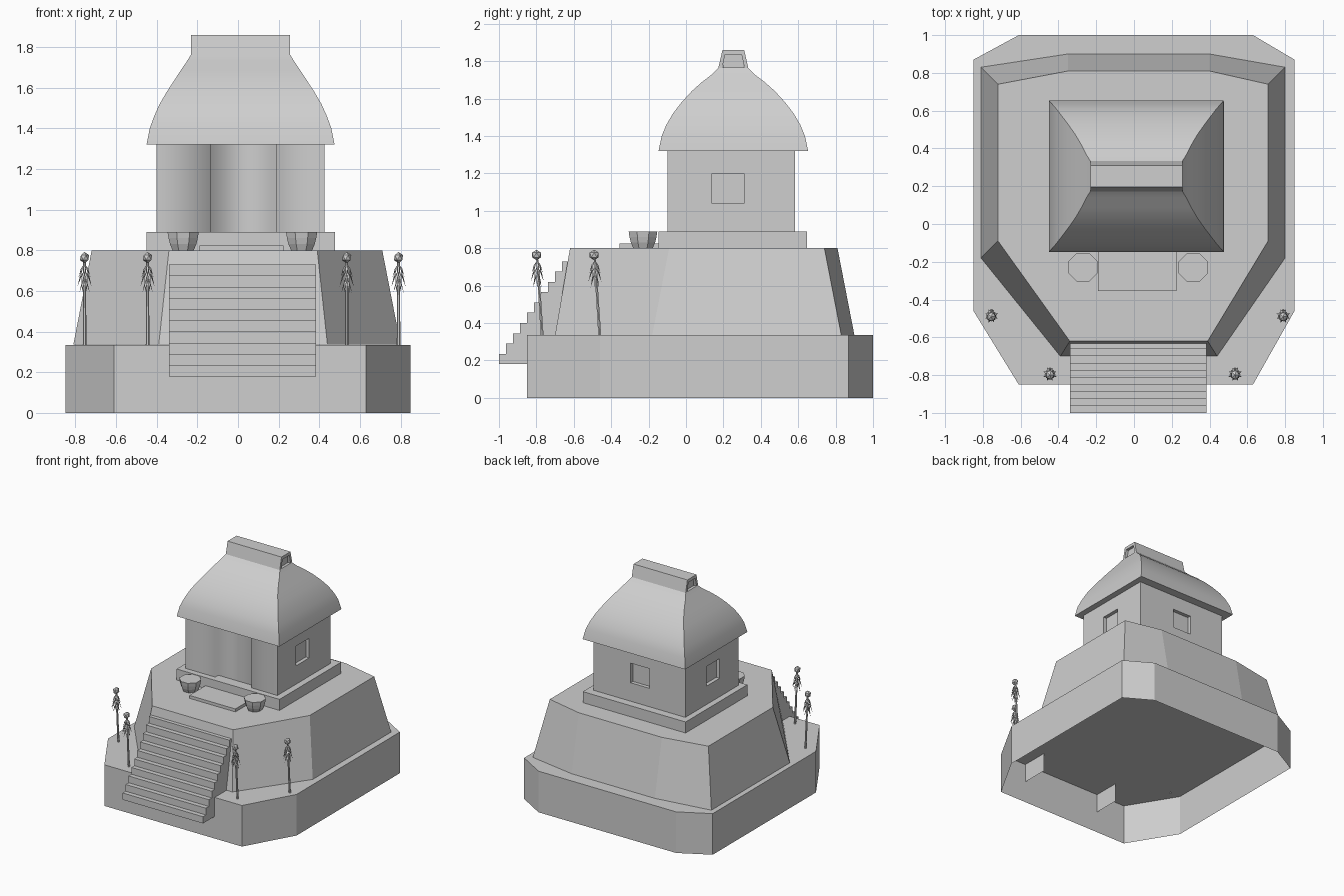
import bpy, bmesh, math
from mathutils import Vector

if "Cube" in bpy.data.objects:
    bpy.data.objects.remove(bpy.data.objects["Cube"], do_unlink=True)

stone = bpy.data.materials.new("stone_grey")
stone.use_nodes = True
GREY = (0.62, 0.62, 0.62, 1)
stone.diffuse_color = GREY
stone.node_tree.nodes["Principled BSDF"].inputs["Base Color"].default_value = GREY


def finish(name, bm, recalc=True):
    if recalc:
        bmesh.ops.recalc_face_normals(bm, faces=bm.faces)
    mesh = bpy.data.meshes.new(name)
    bm.to_mesh(mesh)
    bm.free()
    mesh.materials.append(stone)
    ob = bpy.data.objects.new(name, mesh)
    bpy.context.collection.objects.link(ob)
    return ob


def add_rings(bm, rings, bottom=True, top=True):
    """Skin counter-clockwise rings, listed from low to high."""
    loops = [[bm.verts.new(p) for p in ring] for ring in rings]
    n = len(loops[0])
    for a, b in zip(loops, loops[1:]):
        for i in range(n):
            j = (i + 1) % n
            bm.faces.new((a[i], a[j], b[j], b[i]))
    if bottom:
        bm.faces.new(loops[0][::-1])
    if top:
        bm.faces.new(loops[-1])


def loft(name, rings, bottom=True, top=True):
    bm = bmesh.new()
    add_rings(bm, rings, bottom, top)
    return finish(name, bm, recalc=False)


def at_height(points, z):
    return [(x, y, z) for x, y in points]


def rect(x0, x1, y0, y1):
    return [(x0, y0), (x1, y0), (x1, y1), (x0, y1)]


def box(name, x0, x1, y0, y1, z0, z1):
    r = rect(x0, x1, y0, y1)
    return loft(name, [at_height(r, z0), at_height(r, z1)])


def circle(c, r, n, turn=0.0):
    return [(c[0] + r * math.cos(turn + math.tau * i / n),
             c[1] + r * math.sin(turn + math.tau * i / n), c[2]) for i in range(n)]


def smooth(ob, degrees):
    bpy.ops.object.select_all(action="DESELECT")
    ob.select_set(True)
    bpy.context.view_layer.objects.active = ob
    bpy.ops.object.shade_smooth_by_angle(angle=math.radians(degrees))


# Hollow base, open underneath
base = [(-0.61, -0.85), (0.63, -0.85), (0.85, -0.46), (0.85, 0.87),
        (0.63, 1), (-0.61, 1), (-0.85, 0.87), (-0.85, -0.46)]
loft("base", [at_height(base, 0), at_height(base, 0.335)], bottom=False)

# Sloping terrace
foot = [(-0.39, -0.7), (0.44, -0.7), (0.8, -0.18), (0.8, 0.83),
        (0.4, 0.9), (-0.35, 0.9), (-0.81, 0.83), (-0.81, -0.18)]
rim = [(-0.34, -0.62), (0.39, -0.62), (0.71, -0.09), (0.71, 0.74),
       (0.4, 0.81), (-0.35, 0.81), (-0.72, 0.74), (-0.72, -0.09)]
loft("terrace", [at_height(foot, 0.337), at_height(rim, 0.8)])

# Staircase: treads, risers and side sheets, open behind and below
STEPS, START, END, LOW, HIGH = 10, -1.0, -0.625, 0.18, 0.73
profile = []
for i in range(STEPS):
    y = START + (END - START) * i / STEPS
    profile += [(y, LOW + (HIGH - LOW) * i / STEPS),
                (y, LOW + (HIGH - LOW) * (i + 1) / STEPS)]
profile += [(END, HIGH), (END, LOW)]
bm = bmesh.new()
right, left = [[bm.verts.new((x, y, z)) for y, z in profile] for x in (-0.34, 0.385)]
for i in range(len(profile) - 2):
    bm.faces.new((right[i], left[i], left[i + 1], right[i + 1]))
bm.faces.new(right)
bm.faces.new(left[::-1])
finish("stairs", bm, recalc=False)

# House plinth and walls
box("house_plinth", -0.45, 0.477, -0.147, 0.648, 0.8, 0.89)
walls = box("house_walls", -0.402, 0.425, -0.1, 0.583, 0.89, 1.325)
DOOR = (-0.135, 0.19)
cutters = [
    box("doorway_cutter", *DOOR, -0.2, -0.06, 0.7, 1.5),
    box("left_window_cutter", 0.395, 0.5, 0.14, 0.31, 1.04, 1.2),
    box("right_window_cutter", -0.5, -0.372, 0.14, 0.31, 1.04, 1.2),
    box("back_window_cutter", -0.08, 0.09, 0.553, 0.7, 1.04, 1.2),
]
bpy.context.view_layer.objects.active = walls
for cutter in cutters:
    cutter.hide_render = True
    mod = walls.modifiers.new("cut", "BOOLEAN")
    mod.operation, mod.solver, mod.object = "DIFFERENCE", "EXACT", cutter
    bpy.ops.object.modifier_apply(modifier=mod.name)
    bpy.data.objects.remove(cutter, do_unlink=True)

# Soft shading only across the upright door jamb edges
bm = bmesh.new()
bm.from_mesh(walls.data)
for f in bm.faces:
    f.smooth = True
for e in bm.edges:
    a, b = (v.co for v in e.verts)
    upright = abs(a.x - b.x) < 1e-3 and abs(a.y - b.y) < 1e-3
    jamb = a.y < -0.05 and min(abs(a.x - x) for x in DOOR) < 1e-3
    e.smooth = upright and jamb
bm.to_mesh(walls.data)
bm.free()

# Curved hipped roof: height, half width, half depth
CX, CY = 0.0125, 0.253
sections = [(1.32, 0.4625, 0.4), (1.4, 0.447, 0.383), (1.46, 0.425, 0.358),
            (1.52, 0.398, 0.323), (1.58, 0.363, 0.277), (1.64, 0.324, 0.222),
            (1.69, 0.291, 0.166), (1.73, 0.264, 0.113), (1.765, 0.2425, 0.078)]
roof = loft("roof", [at_height(rect(CX - w, CX + w, CY - d, CY + d), z)
                     for z, w, d in sections])
smooth(roof, 30)

# Ridge cap: a bent cover over a recessed core
arch = [(-0.082, 1.755), (-0.058, 1.86), (0.058, 1.86), (0.082, 1.755),
        (0.062, 1.755), (0.044, 1.835), (-0.044, 1.835), (-0.062, 1.755)]
loft("ridge_cap", [[(x, CY + y, z) for y, z in arch[::-1]]
                   for x in (CX - 0.243, CX + 0.243)])
box("ridge_core", CX - 0.22, CX + 0.22, CY - 0.055, CY + 0.055, 1.755, 1.845)

# Doormat and pots
box("doormat", -0.19, 0.225, -0.355, -0.14, 0.8, 0.824)
for side, x in (("right", -0.27), ("left", 0.313)):
    loft(side + "_pot", [circle((x, -0.23, z), r, 8, math.pi / 8)
                         for z, r in ((0.8, 0.056), (0.83, 0.07), (0.86, 0.078), (0.89, 0.083))])


# Posts with hanging leaves and a rounded head, leaning forward
def leaf_post(name, x, y):
    bm = bmesh.new()
    tip = Vector((x, y - 0.012, 0.74))
    add_rings(bm, [circle((x, y + 0.014, 0.33), 0.009, 6), circle(tip, 0.007, 6)])
    for tier, (z, reach, drop, n) in enumerate(((0.735, 0.03, 0.07, 8),
                                                (0.70, 0.038, 0.08, 8),
                                                (0.66, 0.026, 0.07, 6))):
        for i in range(n):
            a = math.tau * (i + 0.5 * tier) / n
            out = Vector((math.cos(a), math.sin(a), 0))
            side = Vector((-out.y, out.x, 0)) * 0.006
            root = Vector((tip.x, tip.y, z))
            mid = root + out * reach * 0.6 - Vector((0, 0, drop * 0.35))
            end = root + out * reach - Vector((0, 0, drop))
            add = bm.verts.new
            r, e, s, t = add(root), add(end), add(mid + side), add(mid - side)
            u = add(mid - out * 0.006)
            for tri in ((r, t, s), (s, t, e), (r, s, u), (r, u, t), (s, e, u), (u, e, t)):
                bm.faces.new(tri)
    head = bmesh.ops.create_icosphere(bm, subdivisions=1, radius=0.028)
    for v in head["verts"]:
        v.co = tip + Vector((v.co.x * 0.9, v.co.y - 0.004, v.co.z + 0.024))
    finish(name, bm)


for name, x, y in (("right_outer_post", -0.755, -0.475), ("right_front_post", -0.445, -0.783),
                   ("left_front_post", 0.535, -0.783), ("left_outer_post", 0.79, -0.475)):
    leaf_post(name, x, y)
